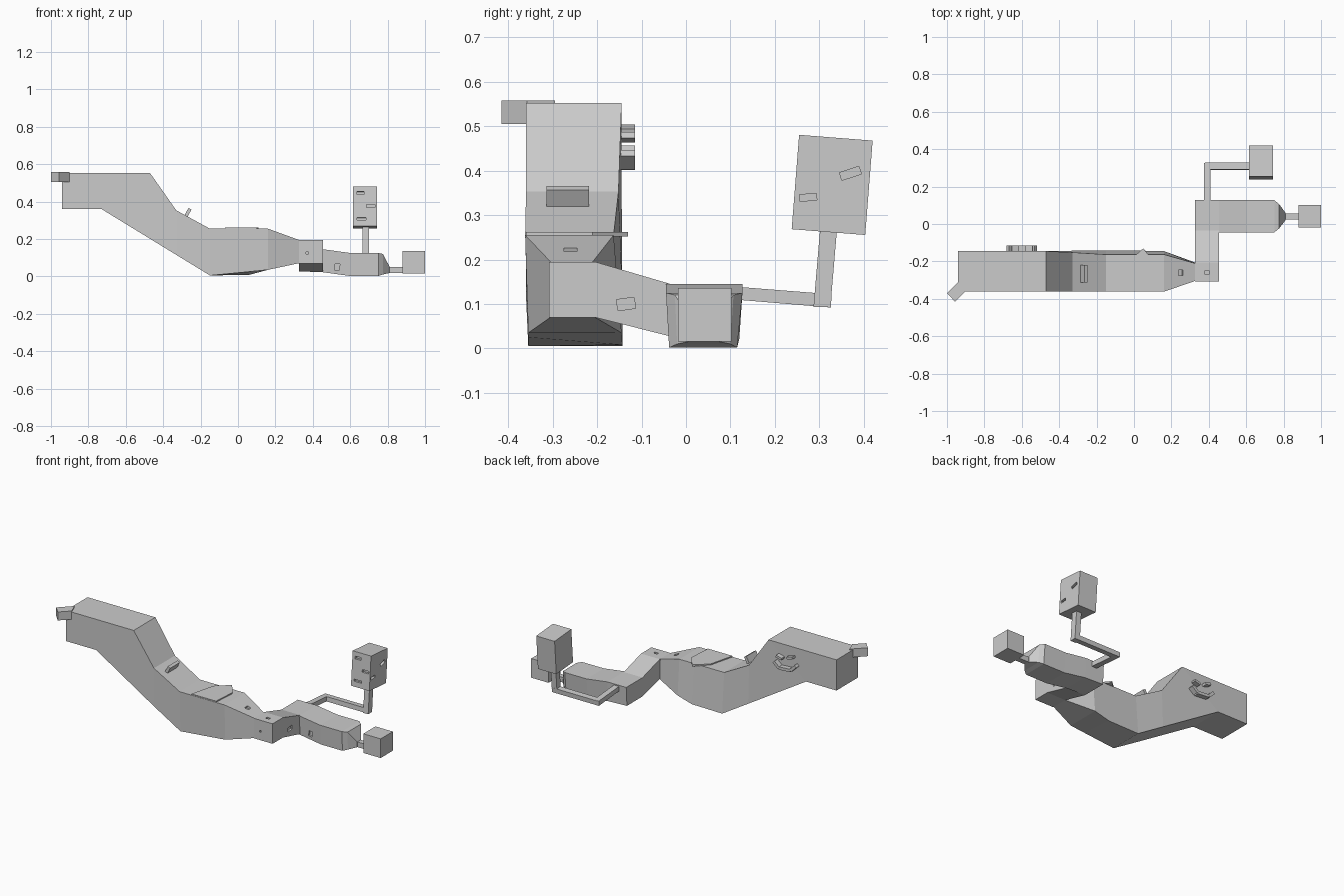
import bpy, bmesh
from math import radians, atan2, hypot
from mathutils import Vector, Matrix

if "Cube" in bpy.data.objects:
    bpy.data.objects.remove(bpy.data.objects["Cube"])


def finish(name, bm):
    bmesh.ops.recalc_face_normals(bm, faces=bm.faces)
    me = bpy.data.meshes.new(name)
    bm.to_mesh(me)
    bm.free()
    ob = bpy.data.objects.new(name, me)
    bpy.context.collection.objects.link(ob)
    return ob


def loft(name, rings):
    """Skin a chain of equal-length closed rings and cap both ends."""
    bm = bmesh.new()
    vs = [[bm.verts.new(p) for p in r] for r in rings]
    n = len(rings[0])
    for a, b in zip(vs, vs[1:]):
        for i in range(n):
            j = (i + 1) % n
            bm.faces.new((a[i], a[j], b[j], b[i]))
    bm.faces.new(vs[0])
    bm.faces.new(vs[-1])
    return finish(name, bm)


def prism(name, outline, z0, z1):
    return loft(name, [[(x, y, z) for x, y in outline] for z in (z0, z1)])


def box(name, c, size, rot=(0, 0, 0)):
    bm = bmesh.new()
    bmesh.ops.create_cube(bm, size=1, matrix=Matrix.Diagonal((*size, 1)))
    ob = finish(name, bm)
    ob.location = c
    ob.rotation_euler = [radians(a) for a in rot]
    return ob


def cut(target, places):
    """Carve small rectangular recesses."""
    for c, size, rot in places:
        cutter = box("recess_cutter", c, size, rot)
        cutter.hide_render = True
        cutter.hide_viewport = True
        m = target.modifiers.new("recess", 'BOOLEAN')
        m.object = cutter
        m.operation = 'DIFFERENCE'
        m.solver = 'EXACT'


# Long stepped body: top x, top z, bottom x, bottom z, front/back y at top and bottom
stations = [
    (-.94, .552, -.94, .36, -.36, -.145, -.36, -.145),
    (-.47, .552, -.73, .36, -.36, -.145, -.36, -.145),
    (-.33, .353, -.33, .115, -.36, -.152, -.36, -.143),
    (-.15, .255, -.15, .005, -.362, -.163, -.355, -.143),
    (.06, .255, .06, .008, -.362, -.163, -.355, -.143),
    (.16, .255, .16, .035, -.362, -.163, -.355, -.145),
    (.325, .195, .325, .07, -.305, -.21, -.305, -.205),
]
rings = [[(xb, fb, zb), (xb, bb, zb), (xt, bt, zt), (xt, ft, zt)]
         for xt, zt, xb, zb, ft, bt, fb, bb in stations]
rings[4][0] = (.06, -.355, .025)
body = loft("long_body", rings)
cut(body, [((.25, -.26, .222), (.025, .03, .03), (0, 20, 0))])

# Sideways connector between the two bodies
conn = [(-.308, .07, .195), (-.205, .07, .195), (-.035, .027, .145)]
connector = loft("connector", [[(.325, y, a), (.455, y, a), (.455, y, b), (.325, y, b)]
                               for y, a, b in conn])
cut(connector, [((.39, -.26, .195), (.025, .015, .02), (0, 0, 0)),
                ((.455, -.135, .10), (.02, .04, .025), (8, 0, 0)),
                ((.37, -.308, .125), (.012, .02, .012), (0, 0, 0))])

# Small low body with tapered nose
small = [
    (.325, .027, .145, -.035, .12, -.045, .127),
    (.455, .022, .145, -.035, .12, -.045, .127),
    (.60, .002, .125, -.038, .115, -.045, .127),
    (.75, .002, .125, -.038, .115, -.045, .127),
    (.775, .01, .12, -.02, .10, -.025, .107),
    (.81, .018, .052, .02, .06, .02, .06),
]
small_body = loft("small_body", [[(x, fb, a), (x, bb, a), (x, bt, b), (x, ft, b)]
                                 for x, a, b, fb, bb, ft, bt in small])
cut(small_body, [((.53, -.042, .05), (.025, .03, .035), (0, 10, 0))])

# Snout rod and cube
box("snout_rod", (.85, .04, .034), (.10, .033, .032))
box("snout_cube", (.94, .042, .076), (.12, .12, .12))

# Rear arm, cross bar and upright
loft("rear_arm", [[(.375, y, a), (.41, y, a), (.41, y, b), (.375, y, b)]
                  for y, a, b in [(.11, .11, .139), (.326, .092, .122)]])
box("cross_bar", (.54, .309, .108), (.32, .036, .029), (-4.5, 0, 0))
loft("upright", [[(.665, y, z), (.70, y, z), (.70, y + .038, z), (.665, y + .038, z)]
                 for y, z in [(.287, .093), (.302, .27)]])

# Tilted head with recesses on the front and right faces
head = box("head_box", (.679, .329, .368), (.127, .166, .213), (-4.5, 0, 0))
cut(head, [((.655, .253, .445), (.04, .03, .017), (-4.5, 0, 0)),
           ((.71, .247, .377), (.045, .03, .016), (-4.5, 0, 0)),
           ((.66, .241, .307), (.05, .03, .013), (-4.5, 0, 0)),
           ((.742, .275, .34), (.03, .038, .015), (5, 0, 0)),
           ((.742, .37, .394), (.03, .046, .018), (18, 0, 0))])

# Tail stub turned outward
prism("tail", [(-.925, -.295), (-1, -.37), (-.957, -.415), (-.90, -.358)], .505, .558)

# Thin pointed back plate
prism("back_plate", [(-.07, -.36), (.10, -.36), (.11, -.21), (.05, -.13), (-.03, -.20)],
      .252, .262)

# Slab standing on the slope
box("slope_slab", (-.27, -.266, .337), (.018, .096, .055), (0, 28, 0))

# Raised face on the back: segmented smile and two eyes
smile = [(-.675, .45), (-.64, .415), (-.56, .41), (-.525, .44)]
for (x0, z0), (x1, z1) in zip(smile, smile[1:]):
    box("smile_segment", ((x0 + x1) / 2, -.133, (z0 + z1) / 2),
        (hypot(x1 - x0, z1 - z0), .036, .018), (0, -57.2958 * atan2(z1 - z0, x1 - x0), 0))
for x, z, t in [(-.635, .492, 15), (-.56, .475, -15)]:
    box("eye", (x, -.133, z), (.04, .036, .014), (0, t, 0))
